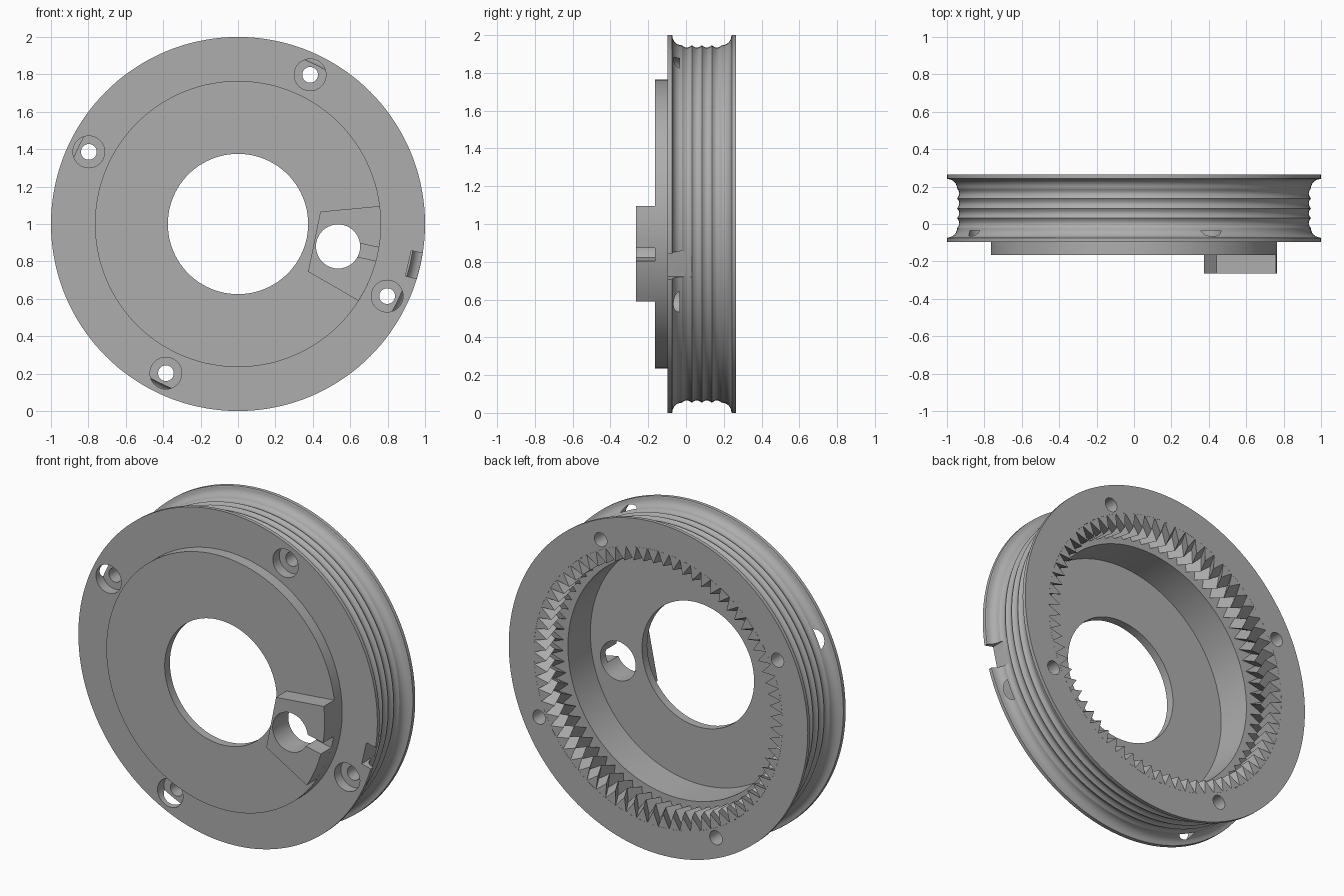
import bpy, bmesh, math
from math import cos, sin, pi, radians
from mathutils import Matrix, Vector

if "Cube" in bpy.data.objects:
    bpy.data.objects.remove(bpy.data.objects["Cube"])

grey = bpy.data.materials.new("plain_grey")
grey.use_nodes = True
COLOUR = (0.42, 0.42, 0.42, 1)
grey.diffuse_color = COLOUR
grey.node_tree.nodes["Principled BSDF"].inputs["Base Color"].default_value = COLOUR

TEETH = 72
SEGMENTS = TEETH * 2
FRONT, BACK = -0.097, 0.265          # rim faces
HUB_FRONT, FLOOR = -0.165, -0.115    # front plate
BORE, CAVITY, ROOT, TIP = 0.375, 0.72, 0.832, 0.75
TEETH_START = 0.10


def polar(r, angle, y):
    """Point around the wheel axle, which runs along y at z = 1."""
    return Vector((r * cos(angle), y, 1 + r * sin(angle)))


def finish(name, bm):
    bmesh.ops.recalc_face_normals(bm, faces=bm.faces)
    mesh = bpy.data.meshes.new(name)
    bm.to_mesh(mesh)
    bm.free()
    mesh.materials.append(grey)
    obj = bpy.data.objects.new(name, mesh)
    bpy.context.collection.objects.link(obj)
    return obj


def lathe(name, profile):
    """Spin a closed (radius, y) profile around the axle."""
    bm = bmesh.new()
    rings = [[bm.verts.new(polar(r, 2 * pi * i / SEGMENTS, y)) for r, y in profile]
             for i in range(SEGMENTS)]
    n = len(profile)
    for i, ring in enumerate(rings):
        after = rings[(i + 1) % SEGMENTS]
        for j in range(n):
            k = (j + 1) % n
            bm.faces.new((ring[j], ring[k], after[k], after[j]))
    return finish(name, bm)


def prism(name, outline, y0, y1):
    """Extrude an (x, z) outline along y."""
    bm = bmesh.new()
    face = bm.faces.new([bm.verts.new((x, y0, z)) for x, z in outline])
    out = bmesh.ops.extrude_face_region(bm, geom=[face])
    moved = [v for v in out["geom"] if isinstance(v, bmesh.types.BMVert)]
    bmesh.ops.translate(bm, verts=moved, vec=(0, y1 - y0, 0))
    return finish(name, bm)


def drill(name, centre, radius, y0, y1):
    x, z = centre
    ring = [(x + radius * cos(2 * pi * i / 40), z + radius * sin(2 * pi * i / 40))
            for i in range(40)]
    return prism(name, ring, y0, y1)


def radial_slot(name, r0, r1, angle, width, y0, y1):
    """Box that runs outward from the axle at an angle."""
    turn = Matrix.Rotation(angle, 2)
    h = width / 2
    corners = [turn @ Vector(p) for p in ((r0, -h), (r1, -h), (r1, h), (r0, h))]
    return prism(name, [(p.x, 1 + p.y) for p in corners], y0, y1)


def cut(obj, cutters):
    bpy.context.view_layer.objects.active = obj
    for cutter in cutters:
        mod = obj.modifiers.new("cut", "BOOLEAN")
        mod.operation = "DIFFERENCE"
        mod.solver = "EXACT"
        mod.object = cutter
        bpy.ops.object.modifier_apply(modifier=mod.name)


def smooth(obj):
    bpy.ops.object.select_all(action="DESELECT")
    obj.select_set(True)
    bpy.context.view_layer.objects.active = obj
    bpy.ops.object.shade_smooth_by_angle(angle=radians(22))


# Rim profile: flanges, rounded shoulders and four cable grooves between them
shoulder = 0.05
groove_start, groove_end, grooves = -0.022, 0.19, 4
outer = [(1.0, FRONT), (1.0, FRONT + 0.022)]
for i in range(7):
    t = pi / 2 * i / 6
    outer.append((1.0 - shoulder * sin(t) - 0.004, groove_start - shoulder * cos(t)))
pitch = (groove_end - groove_start) / grooves
for i in range(1, grooves * 6):
    outer.append((0.946 - 0.012 * sin(pi * (i % 6) / 6), groove_start + pitch * i / 6))
for i in range(7):
    t = pi / 2 * (1 - i / 6)
    outer.append((1.0 - shoulder * sin(t) - 0.004, groove_end + shoulder * cos(t)))
outer += [(1.0, BACK - 0.022), (1.0, BACK)]

inner = [(ROOT, BACK), (ROOT, TEETH_START), (CAVITY, TEETH_START), (CAVITY, FLOOR),
         (BORE, FLOOR), (BORE, HUB_FRONT), (0.765, HUB_FRONT), (0.765, FRONT)]
drum = lathe("grooved_drum", outer + inner)

# Screw holes with counterbores, rim notch and pin hole
cutters = []
for k in range(4):
    p = polar(0.886, radians(64.2 + 90 * k), 0)
    cutters.append(drill("screw_hole", (p.x, p.z), 0.042, -0.3, 0.3))
    cutters.append(drill("counterbore", (p.x, p.z), 0.085, -0.3, -0.035))
cutters.append(radial_slot("rim_notch", 0.935, 1.1, radians(-13), 0.14, -0.3, 0.03))
pin_hole = drill("pin_hole", (0.535, 0.88), 0.118, -0.4, 0.0)
cutters.append(pin_hole)
cut(drum, cutters)
smooth(drum)

# Anchor block on the front plate, its outer side following the plate edge
edge = [polar(0.765, radians(7.2 - 39.7 * i / 12), 0) for i in range(13)]
outline = [(0.375, 0.745), (0.44, 1.066)] + [(p.x, p.z) for p in edge]
block = prism("anchor_block", outline, -0.265, HUB_FRONT)
block_slot = radial_slot("block_slot", 0.55, 0.9, radians(-12.2), 0.073, -0.4, 0.0)
cut(block, [pin_hole, block_slot])
smooth(block)

for helper in cutters + [block_slot]:
    bpy.data.objects.remove(helper)

# Herringbone internal teeth: pointed prisms bent at mid depth
bm = bmesh.new()
step = 2 * pi / SEGMENTS
layers = ((TEETH_START, 0), ((TEETH_START + BACK) / 2, 0.055), (BACK, 0))
for k in range(TEETH):
    rows = []
    for y, twist in layers:
        a = 2 * k * step + twist
        rows.append([bm.verts.new(polar(r, a + j * step, y))
                     for j, r in enumerate((ROOT, TIP, ROOT))])
    for low, high in zip(rows, rows[1:]):
        for j in range(3):
            m = (j + 1) % 3
            bm.faces.new((low[j], low[m], high[m], high[j]))
    bm.faces.new(rows[0])
    bm.faces.new(rows[-1])
finish("internal_gear_teeth", bm)
